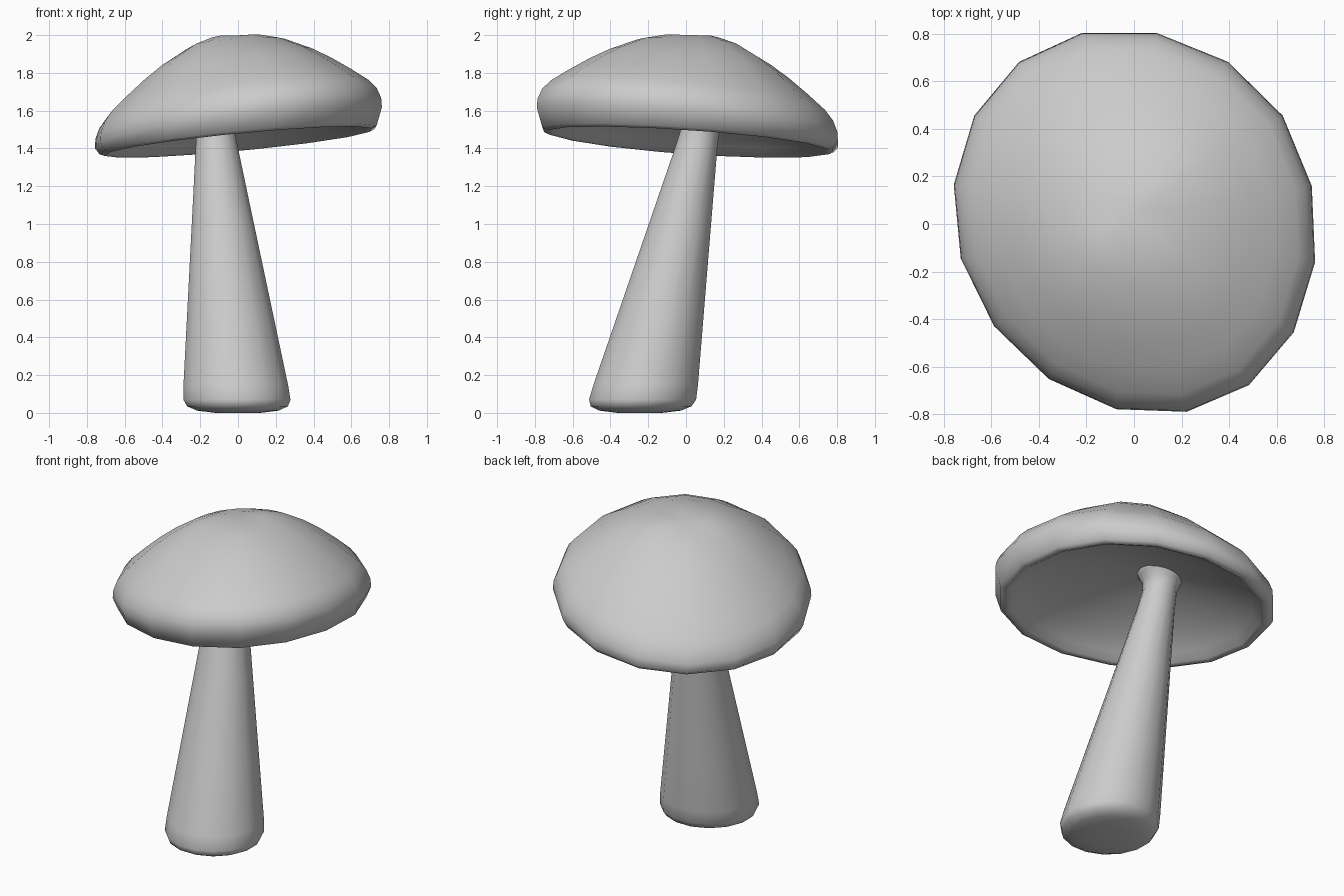
import bpy, bmesh, math

cube = bpy.data.objects.get("Cube")
if cube:
    bpy.data.objects.remove(cube, do_unlink=True)

SIDES = 16
ANGLES = [math.tau * (i + 0.5) / SIDES for i in range(SIDES)]

grey = bpy.data.materials.new("plain grey")
grey.use_nodes = True
GREY = (0.6, 0.6, 0.6, 1)
grey.diffuse_color = GREY
grey.node_tree.nodes["Principled BSDF"].inputs["Base Color"].default_value = GREY


def loft(name, rings):
    """Skin closed rings of points in order and cap both ends."""
    bm = bmesh.new()
    loops = [[bm.verts.new(p) for p in ring] for ring in rings]
    for low, high in zip(loops, loops[1:]):
        for i in range(SIDES):
            j = (i + 1) % SIDES
            bm.faces.new((low[i], low[j], high[j], high[i]))
    bm.faces.new(loops[0][::-1])
    bm.faces.new(loops[-1])
    bmesh.ops.recalc_face_normals(bm, faces=bm.faces)
    mesh = bpy.data.meshes.new(name)
    bm.to_mesh(mesh)
    bm.free()
    mesh.materials.append(grey)
    mesh.shade_smooth()
    obj = bpy.data.objects.new(name, mesh)
    bpy.context.collection.objects.link(obj)
    return obj


def stem_ring(z, r):
    """Level circle centred on the leaning stem axis."""
    cx, cy = -0.08 * z, -0.245 + 0.213 * z
    return [(cx + r * math.cos(a), cy + r * math.sin(a), z) for a in ANGLES]


def cap_ring(f, z, slope, drift, lift):
    """Uneven oval on a sloping plane, lifted along one diagonal."""
    points = []
    for a in ANGLES:
        bulge = 0.04 * max(0, math.cos(a - math.radians(45))) ** 4
        dent = 0.03 * max(0, math.cos(a - math.radians(235))) ** 2
        x = f * (0.758 * math.cos(a) - 0.075 * math.sin(a) + bulge)
        y = f * (0.82 * math.sin(a) + dent)
        x -= 0.7 * drift * (1 - f)
        y += drift * (1 - f)
        raised = lift * 4 * f * (1 - f) * max(0, math.sin(2 * a))
        points.append((x, y, z + slope[0] * x + slope[1] * y + raised))
    return points


# Leaning cap: hollow bowl underneath, rounded rim, then the dome
under = [(0.1, 1.66), (0.3, 1.635), (0.5, 1.595), (0.7, 1.54), (0.84, 1.48),
         (0.9, 1.443), (0.93, 1.434), (0.965, 1.445)]
dome = [(1.0, 1.51), (0.995, 1.56), (0.965, 1.615), (0.91, 1.665),
        (0.79, 1.738), (0.66, 1.812), (0.53, 1.876), (0.35, 1.947),
        (0.2, 1.984), (0.07, 1.997)]
loft("cap", [cap_ring(f, z, (0.09, -0.062), 0.06, 0) for f, z in under]
     + [cap_ring(f, z, (0.122, -0.1), 0.04, 0.025) for f, z in dome])

# Leaning stem: rounded foot, straight taper, flare under the cap
stem = [(0.0, 0.12), (0.012, 0.22), (0.035, 0.272), (0.07, 0.289),
        (0.15, 0.282), (0.5, 0.235), (1.0, 0.168), (1.42, 0.112),
        (1.55, 0.1), (1.6, 0.11), (1.64, 0.14), (1.68, 0.17)]
loft("stem", [stem_ring(z, r) for z, r in stem])
